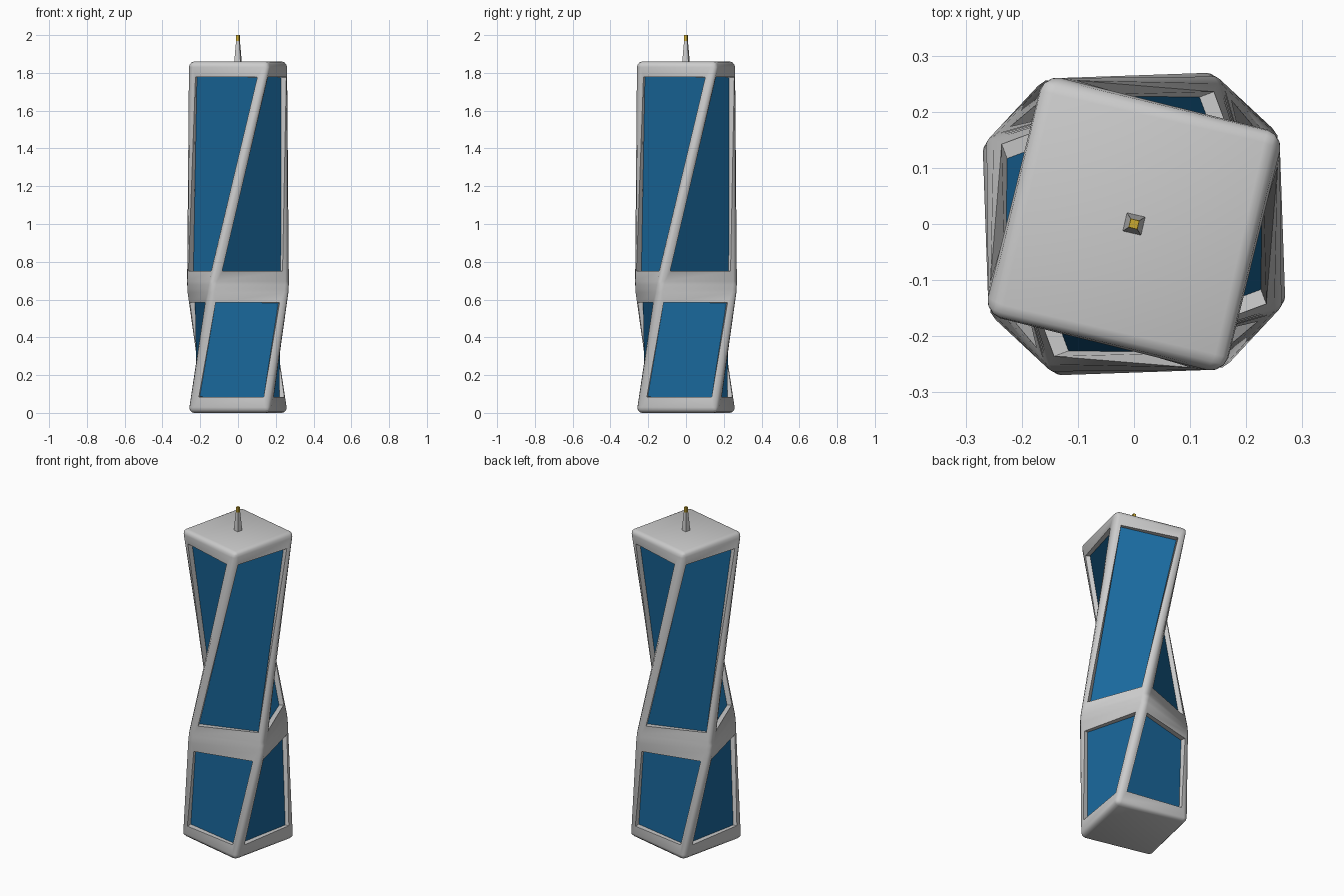
import bpy, bmesh
from math import radians, cos, sin
from mathutils import Vector

if "Cube" in bpy.data.objects:
    bpy.data.objects.remove(bpy.data.objects["Cube"])

R = 0.316            # corner radius of every square level
LEVELS = [(0.0, 32), (0.667, 62), (1.86, 122)]   # height, corner angle
RAIL, POST, DEPTH = 0.083, 0.047, 0.028


def material(name, rgb):
    m = bpy.data.materials.new(name)
    m.diffuse_color = (*rgb, 1)
    m.use_nodes = True
    m.node_tree.nodes["Principled BSDF"].inputs["Base Color"].default_value = m.diffuse_color
    return m


def finish(name, bm, mat=None):
    me = bpy.data.meshes.new(name)
    bm.to_mesh(me)
    bm.free()
    ob = bpy.data.objects.new(name, me)
    bpy.context.collection.objects.link(ob)
    if mat:
        me.materials.append(mat)
    return ob


def corner(level, i):
    z, a = LEVELS[level]
    a = radians(a + 90 * i)
    return Vector((R * cos(a), R * sin(a), z))


blue = material("panel_blue", (0.01, 0.14, 0.34))
gold = material("tip_gold", (0.6, 0.4, 0.03))

# Twisted frame with a recessed opening on each side of each tier
frame = bmesh.new()
panels = bmesh.new()
ring = [[frame.verts.new(corner(l, i)) for i in range(4)] for l in range(3)]
frame.faces.new(ring[0][::-1])
frame.faces.new(ring[2])
for tier in range(2):
    for i in range(4):
        j = (i + 1) % 4
        outer = [ring[tier][i], ring[tier][j], ring[tier + 1][j], ring[tier + 1][i]]
        p = [v.co.copy() for v in outer]
        v0 = RAIL / (p[3].z - p[0].z)
        u0 = POST / (p[1] - p[0]).length
        hole, back = [], []
        for u, v in ((u0, v0), (1 - u0, v0), (1 - u0, 1 - v0), (u0, 1 - v0)):
            low, high = p[0].lerp(p[1], u), p[3].lerp(p[2], u)
            across = (p[1] - p[0]).lerp(p[2] - p[3], v)
            n = across.cross(high - low).normalized()
            c = low.lerp(high, v)
            hole.append(frame.verts.new(c))
            back.append(frame.verts.new(c - n * DEPTH))
        for k in range(4):
            m = (k + 1) % 4
            frame.faces.new((outer[k], outer[m], hole[m], hole[k]))
            frame.faces.new((hole[k], hole[m], back[m], back[k]))
        # Panel: first vertex sets the fold, outward below and inward above
        s = 1 if tier == 0 else 0
        panels.faces.new([panels.verts.new(back[(k + s) % 4].co) for k in range(4)])

# Round the outer posts and rails
corners = {v for r in ring for v in r}
edges = [e for e in frame.edges if e.verts[0] in corners and e.verts[1] in corners]
bmesh.ops.bevel(frame, geom=edges, offset=0.03, offset_type='OFFSET',
                segments=3, profile=0.5, affect='EDGES')
tower = finish("tower_frame", frame)
finish("window_panels", panels, blue)
bpy.context.view_layer.objects.active = tower
tower.select_set(True)
bpy.ops.object.shade_smooth_by_angle(angle=radians(35))


# Tapered square mast and its tip
def taper(name, z0, z1, r0, r1, mat=None):
    bm = bmesh.new()
    bmesh.ops.create_cone(bm, cap_ends=True, segments=4, radius1=r0, radius2=r1, depth=z1 - z0)
    bmesh.ops.translate(bm, vec=(0, 0, (z0 + z1) / 2), verts=bm.verts)
    ob = finish(name, bm, mat)
    ob.rotation_euler.z = radians(32)


taper("mast", 1.855, 1.97, 0.024, 0.012)
taper("mast_tip", 1.97, 2.0, 0.012, 0.011, gold)
